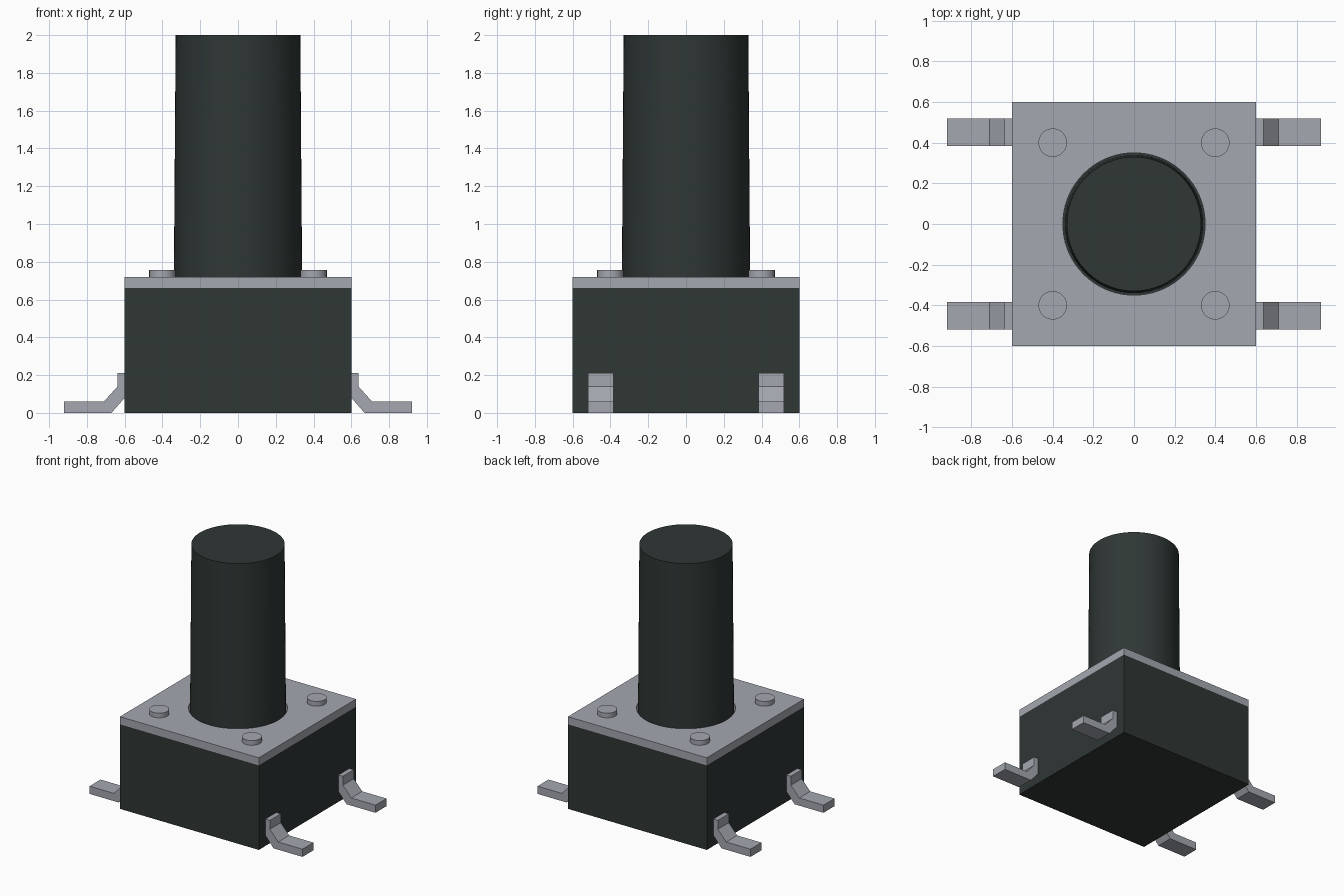
import bpy, bmesh, math

if "Cube" in bpy.data.objects:
    bpy.data.objects.remove(bpy.data.objects["Cube"])


def material(name, rgb):
    m = bpy.data.materials.new(name)
    m.diffuse_color = (*rgb, 1)
    m.use_nodes = True
    m.node_tree.nodes["Principled BSDF"].inputs["Base Color"].default_value = m.diffuse_color
    return m


PLASTIC = material("dark plastic", (0.028, 0.038, 0.036))
METAL = material("grey metal", (0.37, 0.39, 0.43))


def finish(name, bm, mat, smooth=False):
    bmesh.ops.recalc_face_normals(bm, faces=bm.faces)
    me = bpy.data.meshes.new(name)
    bm.to_mesh(me)
    bm.free()
    me.materials.append(mat)
    ob = bpy.data.objects.new(name, me)
    bpy.context.collection.objects.link(ob)
    if smooth:
        bpy.ops.object.select_all(action='DESELECT')
        ob.select_set(True)
        bpy.context.view_layer.objects.active = ob
        bpy.ops.object.shade_smooth_by_angle(angle=math.radians(30))
    return ob


def box(name, half, z0, z1, mat):
    bm = bmesh.new()
    bmesh.ops.create_cube(bm, size=1)
    for v in bm.verts:
        v.co = (v.co.x * 2 * half, v.co.y * 2 * half, z1 if v.co.z > 0 else z0)
    return finish(name, bm, mat)


def cylinder(name, x, y, r0, r1, z0, z1, mat, sides=64):
    bm = bmesh.new()
    bmesh.ops.create_cone(bm, cap_ends=True, segments=sides,
                          radius1=r0, radius2=r1, depth=z1 - z0)
    bmesh.ops.translate(bm, verts=bm.verts, vec=(x, y, (z0 + z1) / 2))
    return finish(name, bm, mat, True)


# Housing and button
box("housing", 0.6, 0, 0.66, PLASTIC)
cylinder("button", 0, 0, 0.34, 0.33, 0.65, 2.0, PLASTIC, 96)

# Cover plate with a round hole for the button
plate = box("cover_plate", 0.6, 0.66, 0.72, METAL)
cutter = cylinder("hole_cutter", 0, 0, 0.35, 0.35, 0.5, 0.9, METAL, 96)
cutter.hide_render = True
cutter.hide_set(True)
hole = plate.modifiers.new("hole", 'BOOLEAN')
hole.operation = 'DIFFERENCE'
hole.solver = 'EXACT'
hole.object = cutter

# Bent leg profile (x, z), extruded along y
LEG = [(0.595, 0.21), (0.638, 0.21), (0.638, 0.14), (0.71, 0.06),
       (0.92, 0.06), (0.92, 0), (0.67, 0), (0.60, 0.08), (0.595, 0.08)]

for sx in (-1, 1):
    for sy in (-1, 1):
        side = ("left" if sx < 0 else "right") + ("_front" if sy < 0 else "_back")
        # Rivet on the cover plate
        cylinder("rivet_" + side, sx * 0.4, sy * 0.4, 0.07, 0.07, 0.71, 0.757, METAL, 48)
        # Solder leg
        bm = bmesh.new()
        face = bm.faces.new([bm.verts.new((sx * x, sy * 0.383, z)) for x, z in LEG])
        ext = bmesh.ops.extrude_face_region(bm, geom=[face])
        moved = [g for g in ext["geom"] if isinstance(g, bmesh.types.BMVert)]
        bmesh.ops.translate(bm, verts=moved, vec=(0, sy * 0.135, 0))
        finish("leg_" + side, bm, METAL)
